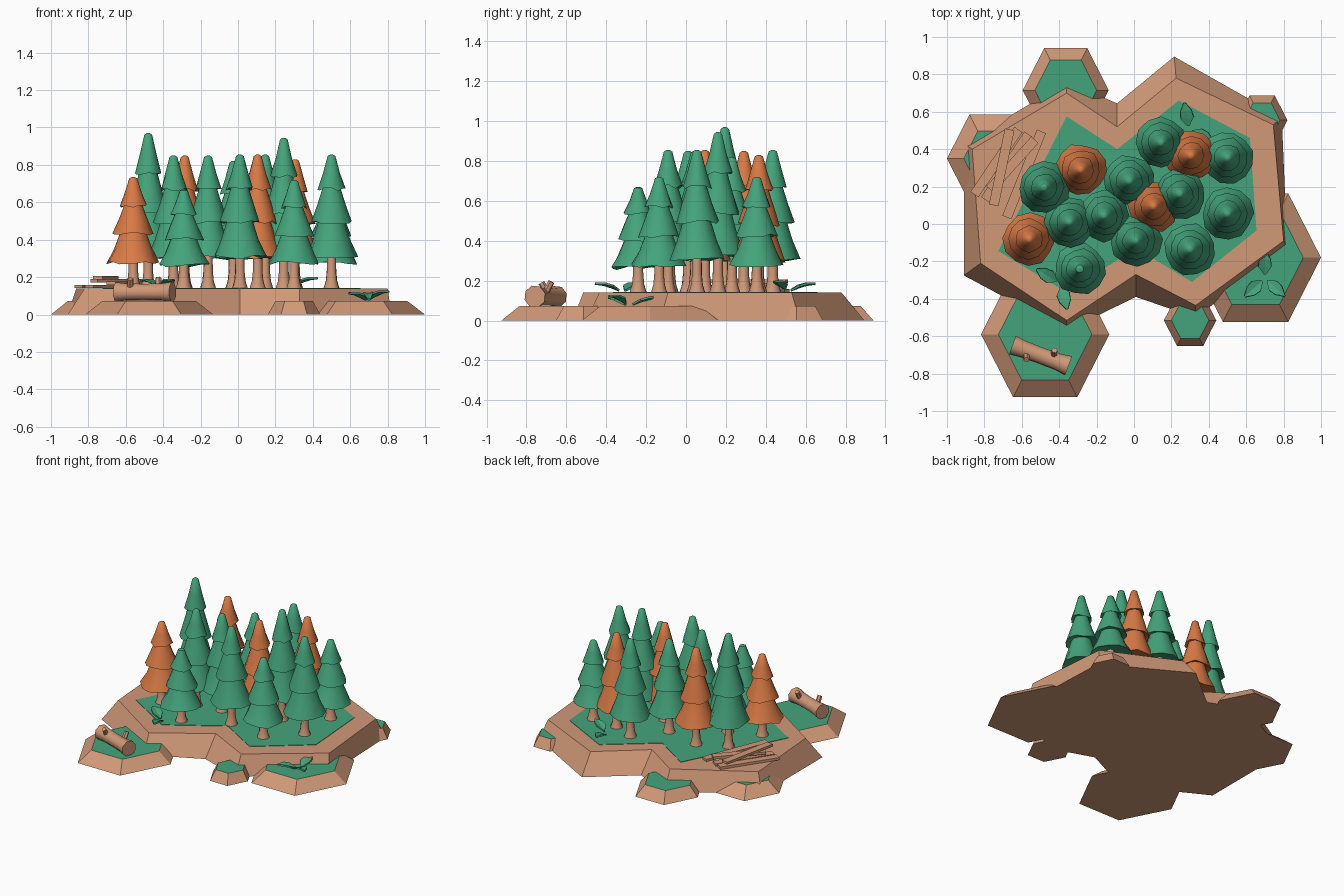
import bpy, bmesh, math, random
from mathutils import Vector, Matrix

if "Cube" in bpy.data.objects:
    bpy.data.objects.remove(bpy.data.objects["Cube"])

random.seed(4)


def material(name, rgb):
    m = bpy.data.materials.new(name)
    m.diffuse_color = (*rgb, 1)
    m.use_nodes = True
    m.node_tree.nodes["Principled BSDF"].inputs["Base Color"].default_value = m.diffuse_color
    return m


BROWN = material("earth_brown", (0.637, 0.319, 0.187))
GREEN = material("leaf_green", (0.059, 0.370, 0.200))
ORANGE = material("autumn_orange", (0.690, 0.195, 0.060))


def finish(name, bm, mats, smooth=None):
    bmesh.ops.recalc_face_normals(bm, faces=bm.faces[:])
    me = bpy.data.meshes.new(name)
    bm.to_mesh(me)
    bm.free()
    for m in mats:
        me.materials.append(m)
    if smooth:
        me.shade_smooth()
        me.set_sharp_from_angle(angle=math.radians(smooth))
    ob = bpy.data.objects.new(name, me)
    bpy.context.collection.objects.link(ob)
    return ob


def slab(name, low, high, z0, z1, mats, top_index=0):
    """Sloped-sided slab between two matching outlines."""
    bm = bmesh.new()
    a = [bm.verts.new((x, y, z0)) for x, y in low]
    b = [bm.verts.new((x, y, z1)) for x, y in high]
    bm.faces.new(a[::-1])
    bm.faces.new(b).material_index = top_index
    for i in range(len(a)):
        j = (i + 1) % len(a)
        bm.faces.new((a[i], a[j], b[j], b[i]))
    return finish(name, bm, mats)


def lathe(name, profile, sides, mat, matrix, ragged=(), smooth=45):
    """Spin (radius, z) points; rows listed in ragged get an uneven hem."""
    bm = bmesh.new()
    turn = random.random()
    rings = []
    for k, (r, z) in enumerate(profile):
        ring = []
        for i in range(sides):
            a = 2 * math.pi * (i + turn) / sides
            f, dz = 1, 0
            if k in ragged:
                f = 1 + random.uniform(-0.06, 0.06)
                dz = random.uniform(-0.012, 0.008)
            ring.append(bm.verts.new((r * f * math.cos(a), r * f * math.sin(a), z + dz)))
        rings.append(ring)
    for p, q in zip(rings, rings[1:]):
        for i in range(sides):
            j = (i + 1) % sides
            bm.faces.new((p[i], p[j], q[j], q[i]))
    bm.faces.new(rings[0])
    bm.faces.new(rings[-1])
    bm.transform(matrix)
    return finish(name, bm, [mat], smooth)


# Main plateau: two merged hexagons with a flush grass area
low = [(-.36, .76), (-.91, .43), (-.91, -.275), (-.36, -.57), (.01, -.39),
       (.33, -.50), (.82, -.13), (.79, .57), (.215, .895), (-.09, .645)]
high = [(-.36, .70), (-.865, .40), (-.82, -.21), (-.36, -.515), (.01, -.27),
        (.33, -.435), (.80, -.09), (.745, .53), (.225, .78), (-.09, .52)]
grass = [(-.36, .575), (-.725, -.145), (-.36, -.365), (.01, -.13), (.31, -.31),
         (.655, -.035), (.62, .46), (.24, .66), (-.09, .40)]
slab("plateau", low, high, 0, .14, [BROWN])
slab("plateau_grass", grass, grass, .137, .143, [GREEN])


# Low hexagonal ledges around the plateau
def hexagon(cx, cy, rx, hy):
    return [(cx + rx * math.cos(i * math.pi / 3),
             cy + hy / .866 * math.sin(i * math.pi / 3)) for i in range(6)]


for i, (cx, cy, r, t) in enumerate([(-.475, -.59, .343, .25), (-.76, .35, .24, .15),
                                    (-.365, .715, .23, .165), (.685, .555, .135, .095),
                                    (.65, -.18, .35, .255), (.30, -.515, .14, .10)]):
    slab(f"ledge_{i}", hexagon(cx, cy, r, r * .98), hexagon(cx, cy, t, t * .98),
         0, .072, [BROWN, GREEN], 1)

# Trees: flared trunk and a three-tier crown
TIERS = [(.02, .06), (.137, 0), (.100, .17), (.068, .36), (.107, .34), (.076, .51),
         (.046, .685), (.072, .665), (.045, .82), (.021, .985), (.008, 1)]
TREES = [(-.48, .195, .97, 0), (-.285, .29, .85, 1), (-.56, -.08, .735, 1),
         (-.345, .01, .85, 0), (-.16, .045, .85, 0), (-.025, .23, .82, 0),
         (.01, -.09, .855, 0), (.105, .095, .855, 1), (.245, .16, .945, 0),
         (.145, .435, .855, 0), (.305, .365, .83, 1), (.50, .355, .72, 0),
         (.50, .055, .855, 0), (.30, -.135, .72, 0), (-.29, -.24, .67, 0)]
for i, (x, y, tip, autumn) in enumerate(TREES):
    hem = .14 + .235 * (tip - .14)
    place = Matrix.Translation((x, y, 0))
    lathe(f"trunk_{i}", [(.044, .138), (.031, .18), (.026, .23), (.024, hem + .06)],
          8, BROWN, place)
    crown = [(r, hem + f * (tip - hem)) for r, f in TIERS]
    lathe(f"crown_{i}", crown, 12, ORANGE if autumn else GREEN, place, (1, 4, 7))


# Rods and boxes laid between two points
def along(a, b):
    a, b = Vector(a), Vector(b)
    return Matrix.Translation(a) @ (b - a).to_track_quat('Z', 'Y').to_matrix().to_4x4(), (b - a).length


# Fallen log with two branch stubs
m, n = along((-.65, -.648, .12), (-.35, -.758, .12))
lathe("fallen_log", [(.055, 0), (.048, .06), (.046, n / 2), (.048, n - .06), (.057, n)], 8, BROWN, m)
for i, (a, b) in enumerate([((-.43, -.71, .13), (-.425, -.675, .195)),
                            ((-.575, -.69, .13), (-.575, -.725, .19))]):
    m, n = along(a, b)
    lathe(f"log_stub_{i}", [(.018, 0), (.016, n)], 6, BROWN, m)

# Stack of planks
for i, (x0, y0, x1, y1, z) in enumerate([(-.853, .158, -.618, .505, .15),
                                         (-.795, .13, -.565, .48, .15),
                                         (-.68, .035, -.495, .495, .168),
                                         (-.77, .185, -.53, .45, .18),
                                         (-.75, .10, -.665, .505, .196)]):
    length = math.hypot(x1 - x0, y1 - y0)
    bm = bmesh.new()
    bmesh.ops.create_cube(bm, size=1)
    bmesh.ops.scale(bm, vec=(length, .052, .018), verts=bm.verts[:])
    bm.transform(Matrix.Translation(((x0 + x1) / 2, (y0 + y1) / 2, z))
                 @ Matrix.Rotation(math.atan2(y1 - y0, x1 - x0), 4, 'Z'))
    finish(f"plank_{i}", bm, [BROWN])

# Leafy sprouts: folded pointed leaves rising from a centre
LEAF = [(.02, .006, .012), (.06, .034, .028), (.10, .030, .040), (.145, .004, .046)]
SPROUTS = [(.70, -.29, .072, (90, 222, 318)), (-.395, -.315, .143, (150, 285)),
           (.295, .505, .143, (100, 335))]
for s, (x, y, z, angles) in enumerate(SPROUTS):
    for k, deg in enumerate(angles):
        bm = bmesh.new()
        rows = [[bm.verts.new((d, w, h + w * .25)), bm.verts.new((d, 0, h)),
                 bm.verts.new((d, -w, h + w * .25))] for d, w, h in LEAF]
        for p, q in zip(rows, rows[1:]):
            for c in (0, 1):
                bm.faces.new((p[c], p[c + 1], q[c + 1], q[c]))
        bm.transform(Matrix.Translation((x, y, z)) @ Matrix.Rotation(math.radians(deg), 4, 'Z'))
        leaf = finish(f"sprout_{s}_leaf_{k}", bm, [GREEN])
        mod = leaf.modifiers.new("thickness", 'SOLIDIFY')
        mod.thickness = .01
